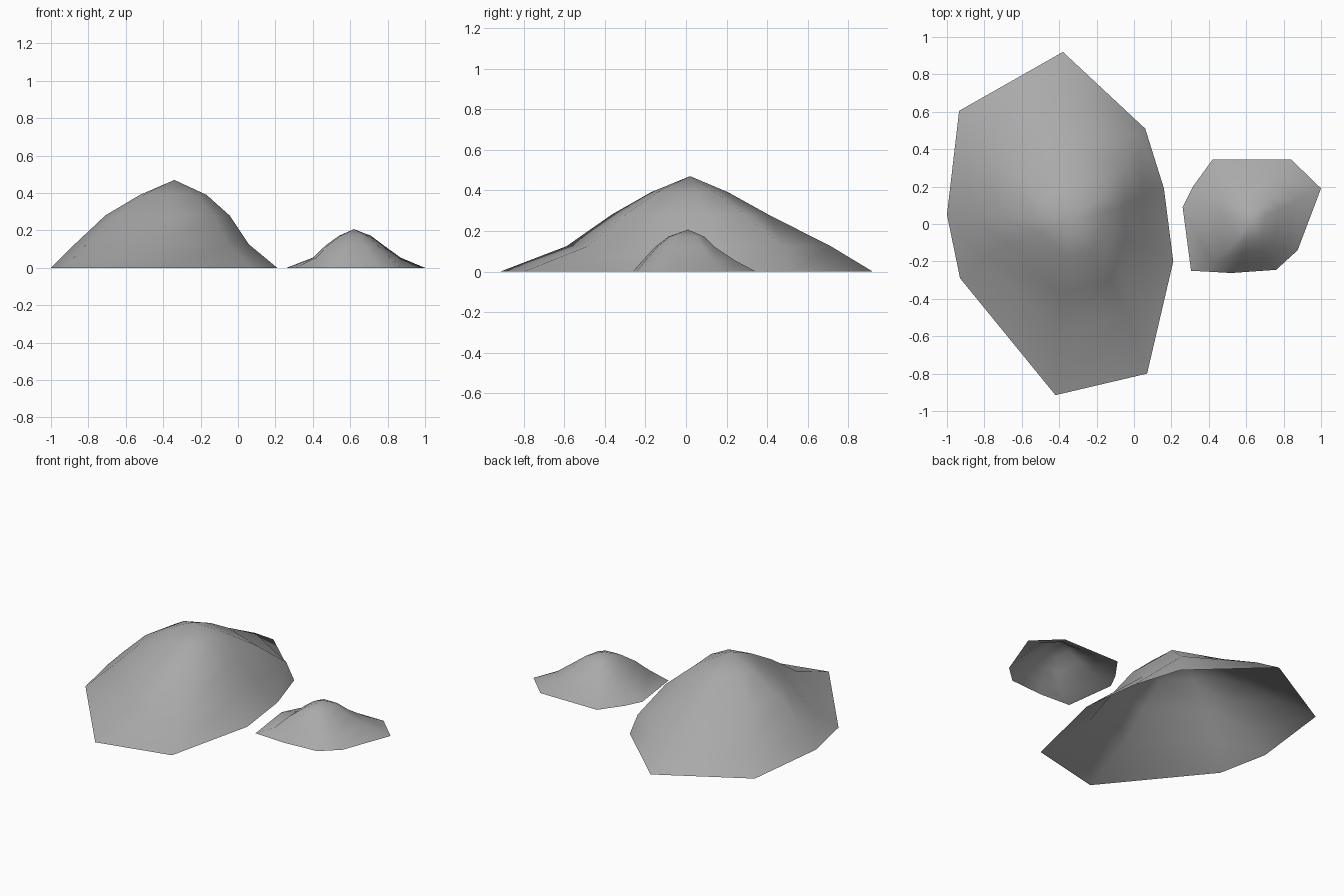
import bpy
import bmesh

cube = bpy.data.objects.get("Cube")
if cube:
    bpy.data.objects.remove(cube, do_unlink=True)

stone = bpy.data.materials.new("grey_stone")
stone.use_nodes = True
GREY = (0.4, 0.4, 0.4, 1)
stone.diffuse_color = GREY
stone.node_tree.nodes["Principled BSDF"].inputs["Base Color"].default_value = GREY


def swell(scale, bulge):
    """Push a ridge out or in, mostly on its lower half."""
    return scale + 2 * bulge * scale * scale * (1 - scale)


def mound(name, apex, rim, rings):
    """Open shell: the rim shrinks towards the apex, each side at its own rate.
    Each rim point is x, y and the bulge of its ridge."""
    bm = bmesh.new()
    ax, ay, _ = apex
    loops = [[bm.verts.new((x, y, 0)) for x, y, _ in rim]]
    for z, west, east, south, north in rings:
        loop = []
        for x, y, bulge in rim:
            dx, dy = x - ax, y - ay
            sx = swell(east if dx > 0 else west, bulge)
            sy = swell(north if dy > 0 else south, bulge)
            loop.append(bm.verts.new((ax + dx * sx, ay + dy * sy, z)))
        loops.append(loop)
    top = bm.verts.new(apex)
    n = len(rim)
    for i in range(n):
        j = (i + 1) % n
        for a, b in zip(loops, loops[1:]):
            bm.faces.new((a[i], a[j], b[j], b[i]))
        bm.faces.new((loops[-1][i], loops[-1][j], top))
    for face in bm.faces:
        face.smooth = True
    mesh = bpy.data.meshes.new(name)
    bm.to_mesh(mesh)
    bm.free()
    mesh.materials.append(stone)
    obj = bpy.data.objects.new(name, mesh)
    bpy.context.collection.objects.link(obj)
    return obj


# Large rock, rim listed counter-clockwise, with a strong back left ridge
mound("large_rock", (-0.34, 0.02, 0.47),
      [(0.21, -0.2, -0.05), (0.16, 0.19, 0.1), (0.06, 0.51, 0.6), (-0.38, 0.92, 0),
       (-0.935, 0.605, -0.1), (-1, 0.05, 0), (-0.93, -0.29, -0.05),
       (-0.42, -0.915, -0.03), (0.07, -0.8, -0.15)],
      [(0.125, 0.81, 0.74, 0.66, 0.77),
       (0.28, 0.56, 0.55, 0.42, 0.43),
       (0.39, 0.28, 0.32, 0.21, 0.21)])

# Small rock
mound("small_rock", (0.62, 0.01, 0.207),
      [(1, 0.19, -0.05), (0.84, 0.345, 0), (0.42, 0.345, 0), (0.315, 0.2, 0),
       (0.26, 0.09, 0), (0.305, -0.25, 0.1), (0.52, -0.262, 0),
       (0.76, -0.245, 0), (0.875, -0.14, 0.3)],
      [(0.055, 0.61, 0.67, 0.82, 0.69),
       (0.12, 0.42, 0.43, 0.6, 0.4),
       (0.172, 0.22, 0.24, 0.36, 0.24)])
